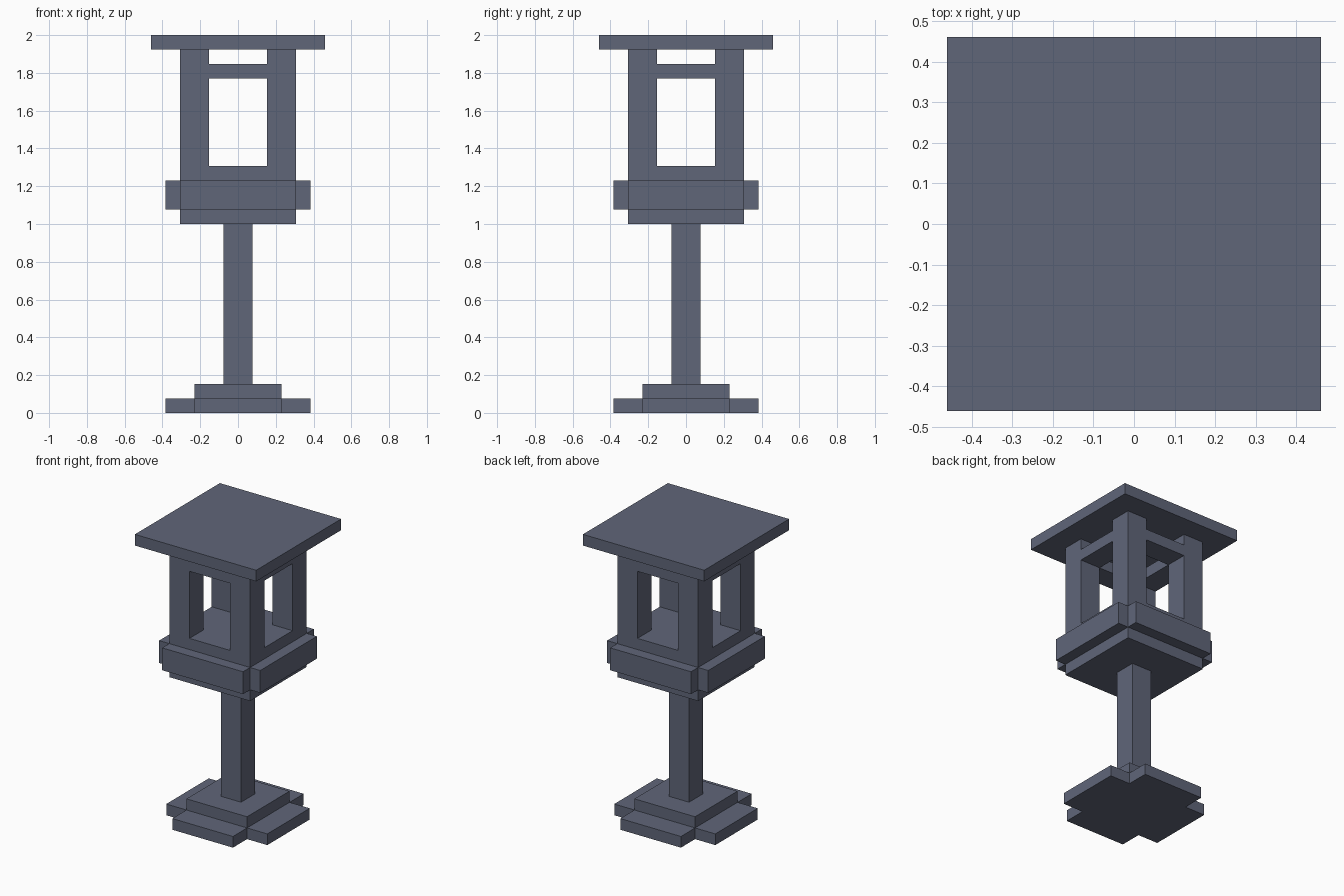
import bpy
from mathutils import Matrix, Vector
from math import pi

cube = bpy.data.objects.get("Cube")
if cube:
    bpy.data.objects.remove(cube, do_unlink=True)

U = 2 / 26  # one building unit: the lantern is 26 units tall

stone = bpy.data.materials.new("slate_stone")
stone.use_nodes = True
colour = (0.117, 0.133, 0.191, 1)
stone.diffuse_color = colour
stone.node_tree.nodes["Principled BSDF"].inputs["Base Color"].default_value = colour


def block(name, x, y, z, turn=0):
    """Flat-sided block from (min, max) ranges in units, turned in quarter turns about z."""
    bpy.ops.mesh.primitive_cube_add(size=1)
    obj = bpy.context.object
    obj.name = name
    centre = Vector([sum(r) / 2 * U for r in (x, y, z)])
    size = [(r[1] - r[0]) * U for r in (x, y, z)]
    obj.data.transform(Matrix.Rotation(turn * pi / 2, 4, "Z")
                       @ Matrix.Translation(centre) @ Matrix.Diagonal((*size, 1)))
    obj.data.materials.append(stone)
    return obj


def square(name, half, z):
    return block(name, (-half, half), (-half, half), z)


# Central stack
square("base_step", 3, (0, 2))
square("pole", 1, (2, 13))
square("lantern_floor", 4, (13, 17))
square("roof", 6, (25, 26))

# Parts repeated on all four sides
for turn, side in enumerate(("front", "left", "back", "right")):
    block(side + "_foot", (-3, 3), (-5, -3), (0, 1), turn)
    block(side + "_ledge", (-4, 4), (-5, -4), (14, 16), turn)
    block(side + "_lintel", (-2, 2), (-4, -2), (23, 24), turn)
    block(side + "_corner_post", (2, 4), (-4, -2), (17, 25), turn)
